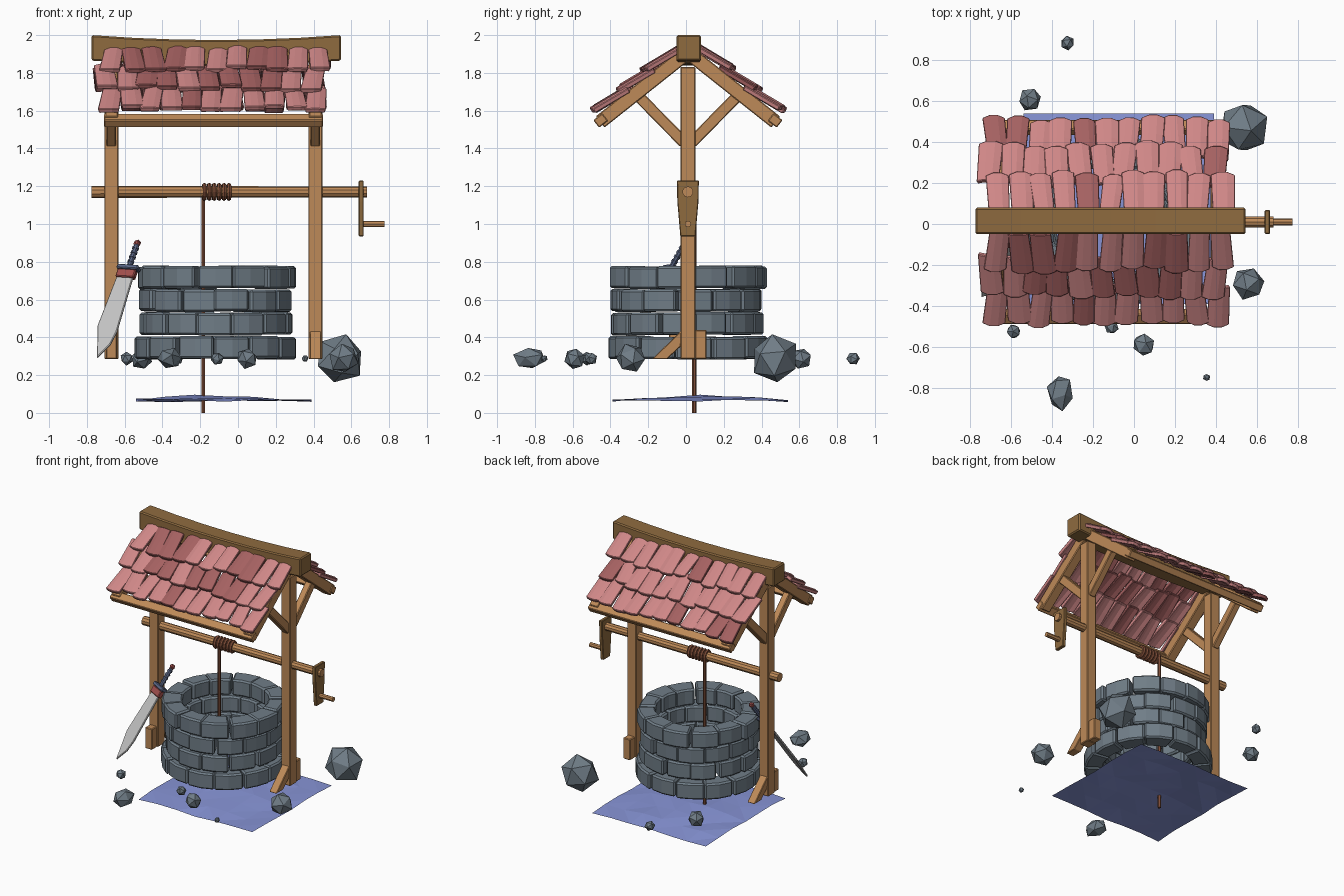
import bpy, bmesh, math, random
from mathutils import Matrix, Vector

random.seed(4)
cube = bpy.data.objects.get("Cube")
if cube:
    bpy.data.objects.remove(cube, do_unlink=True)


def material(name, *srgb):
    m = bpy.data.materials.new(name)
    m.use_nodes = True
    col = [((c / 255 + 0.055) / 1.055) ** 2.4 for c in srgb] + [1]
    m.diffuse_color = col
    m.node_tree.nodes["Principled BSDF"].inputs["Base Color"].default_value = col
    return m


WOOD = material("light wood", 190, 138, 88)
DARK_WOOD = material("dark wood", 143, 107, 63)
TILE = material("pink tile", 207, 135, 135)
DARK_TILE = material("dark red tile", 165, 97, 97)
STONE = material("grey stone", 112, 125, 135)
ROPE = material("brown rope", 128, 78, 56)
WATER = material("blue water", 136, 149, 215)
STEEL = material("pale steel", 196, 196, 196)
RED = material("dull red", 160, 78, 76)
BLUE_GREY = material("blue grey", 92, 104, 135)


def rnd(a):
    return random.uniform(-a, a)


def finish(name, bm, mats, matrix=Matrix(), thickness=0, offset=0, bevel=0):
    mesh = bpy.data.meshes.new(name)
    bm.to_mesh(mesh)
    bm.free()
    ob = bpy.data.objects.new(name, mesh)
    bpy.context.collection.objects.link(ob)
    ob.matrix_world = matrix
    for m in mats:
        mesh.materials.append(m)
    if thickness:
        s = ob.modifiers.new("Thickness", "SOLIDIFY")
        s.thickness, s.offset = thickness, offset
    if bevel:
        b = ob.modifiers.new("Bevel", "BEVEL")
        b.width, b.segments, b.limit_method = bevel, 1, "ANGLE"
        b.angle_limit = math.radians(40)
    return ob


def basis(x, y, z, origin):
    return Matrix.Translation(origin) @ Matrix((x, y, z)).transposed().to_4x4()


def box(name, loc, size, mat, matrix=Matrix(), bevel=0.005):
    bm = bmesh.new()
    bmesh.ops.create_cube(bm, size=1)
    bmesh.ops.scale(bm, vec=size, verts=bm.verts)
    return finish(name, bm, [mat], matrix @ Matrix.Translation(loc), bevel=bevel)


def strut(name, p0, p1, width, depth, mat):
    # Timber whose length runs between two points in a plane of constant x
    p0, p1 = Vector(p0), Vector(p1)
    z = (p1 - p0).normalized()
    x = Vector((1, 0, 0))
    m = basis(x, z.cross(x), z, (p0 + p1) / 2)
    return box(name, (0, 0, 0), (width, depth, (p1 - p0).length), mat, m)


def prism(name, outline, thickness, mat, matrix, bevel=0.004):
    bm = bmesh.new()
    bm.faces.new([bm.verts.new((u, 0, v)) for u, v in outline])
    return finish(name, bm, [mat], matrix, thickness, 0, bevel)


def rod(name, p0, p1, r, mat, sides=8, r2=None):
    p0, p1 = Vector(p0), Vector(p1)
    bm = bmesh.new()
    bmesh.ops.create_cone(bm, cap_ends=True, segments=sides, radius1=r,
                          radius2=r2 or r, depth=(p1 - p0).length)
    rot = (p1 - p0).to_track_quat("Z", "Y").to_matrix().to_4x4()
    return finish(name, bm, [mat], Matrix.Translation((p0 + p1) / 2) @ rot)


def rock(name, loc, size, mat, jitter=0.08):
    bm = bmesh.new()
    bmesh.ops.create_icosphere(bm, subdivisions=1, radius=1)
    turn = Matrix.Rotation(rnd(3), 3, "Z") @ Matrix.Rotation(rnd(1), 3, "X")
    for v in bm.verts:
        p = turn @ v.co * (1 + rnd(jitter))
        v.co = [a * b for a, b in zip(p, size)]
    return finish(name, bm, [mat], Matrix.Translation(loc))


# Stone ring: four courses of curved blocks
COUNT = 13
for course, (z, r) in enumerate([(0.285, 0.43), (0.413, 0.40), (0.537, 0.40), (0.658, 0.413)]):
    bm = bmesh.new()
    for i in range(COUNT):
        start = (i + 0.5 * (course % 2) + 0.2 + rnd(0.06)) * math.tau / COUNT
        outer, inner, lift = r + rnd(0.01), r - 0.125 + rnd(0.008), rnd(0.004)
        grid = bmesh.ops.create_grid(bm, x_segments=2, y_segments=1, size=0.5)
        for v in grid["verts"]:
            a = start - v.co.x * math.tau / COUNT * 0.97
            rad = (outer if v.co.y > 0 else inner) + rnd(0.004)
            v.co = (rad * math.cos(a), rad * math.sin(a), z + lift)
    finish(f"stone_course_{course + 1}", bm, [STONE], Matrix.Translation((-0.115, 0.008, 0)),
           0.118, 1, 0.011)

# Frame at each end: post, rafters, braces and foot supports
YC = 0.01
for side, x, turn in (("right", 0.41, 1), ("left", -0.67, -1)):
    box(f"{side}_post", (x, YC, 1.058), (0.076, 0.08, 1.545), WOOD)
    for label, s in (("front", -1), ("back", 1)):
        strut(f"{side}_{label}_rafter", (x, YC + s * 0.03, 1.885), (x, YC + s * 0.465, 1.54),
              0.07, 0.075, WOOD)
        strut(f"{side}_{label}_brace", (x, YC + s * 0.02, 1.43), (x, YC + s * 0.27, 1.685),
              0.05, 0.06, WOOD)
    foot = [(0.02, 0.285), (0.02, 0.44), (0.04, 0.43), (0.19, 0.285), (0.11, 0.285), (0.04, 0.35)]
    to_side = basis(Vector((0, -turn, 0)), Vector((turn, 0, 0)), Vector((0, 0, 1)), (x, YC, 0))
    prism(f"{side}_foot_brace", foot[1:5] + [foot[5]], 0.06, WOOD, to_side)
    box(f"{side}_foot_block", (x, YC + turn * 0.069, 0.362), (0.058, 0.06, 0.155), WOOD)

# Eave rails
for label, s in (("front", -1), ("back", 1)):
    tilt = Matrix.Translation((-0.13, YC + s * 0.462, 1.548)) @ Matrix.Rotation(-s * 0.66, 4, "X")
    box(f"{label}_eave_rail", (0, 0, 0), (1.16, 0.06, 0.05), WOOD, tilt)

# Sagging ridge beam
bm = bmesh.new()
bmesh.ops.create_cube(bm, size=1)
long_edges = [e for e in bm.edges if abs(e.verts[0].co.x - e.verts[1].co.x) > 0.5]
bmesh.ops.subdivide_edges(bm, edges=long_edges, cuts=5, use_grid_fill=True)
for v in bm.verts:
    sag = 0.026 * (1 - (2 * v.co.x) ** 2)
    v.co = (v.co.x * 1.32, v.co.y * 0.13, v.co.z * 0.135 - sag)
finish("ridge_beam", bm, [DARK_WOOD], Matrix.Translation((-0.115, 0.015, 1.9325)), bevel=0.008)

# Roof tiles: three overlapping rows of arched tiles on each slope
SLOPE, COLS, LEFT, RIGHT = math.radians(38.5), 11, -0.735, 0.465
for label, s in (("front", -1), ("back", 1)):
    bm = bmesh.new()
    pitch = (RIGHT - LEFT) / COLS
    for row in range(3):
        shift = (0.02, -0.02, 0.0)[row]
        for i in range(COLS):
            xc = LEFT + (i + 0.5) * pitch + shift + rnd(0.008)
            end, lift = 0.205 + row * 0.168 + rnd(0.02), rnd(0.006)
            width, skew = pitch * random.uniform(0.93, 1.06), rnd(0.025)
            mi = int(random.random() < 0.2)
            grid = bmesh.ops.create_grid(bm, x_segments=3, y_segments=2, size=0.5)
            for v in grid["verts"]:
                a, t = v.co.x, 0.5 - v.co.y
                u = end - 0.225 * (1 - t) - (0.05 * a * a * t)
                h = -0.008 + 0.03 * t + lift + 0.012 * (1 - 4 * a * a)
                x = xc + a * width * (0.9 + 0.1 * t) + skew * (t - 0.5)
                v.co = (x, 0.015 + s * (0.06 + u * math.cos(SLOPE) + h * math.sin(SLOPE)),
                        1.922 - u * math.sin(SLOPE) + h * math.cos(SLOPE))
            for f in {f for v in grid["verts"] for f in v.link_faces}:
                f.material_index = mi
                f.normal_update()
                if f.normal.z < 0:
                    f.normal_flip()
    finish(f"{label}_roof_tiles", bm, [TILE, DARK_TILE], thickness=0.026, offset=0, bevel=0.004)

# Windlass: axle, crank and handle
AX = 1.17
rod("axle", (-0.775, YC, AX), (0.46, YC, AX), 0.032, WOOD, 10, 0.029)
rod("axle_end", (0.45, YC, AX), (0.682, YC, AX), 0.029, WOOD, 10)
crank = [(-0.058, 1.23), (0.058, 1.23), (0.056, 1.12), (0.04, 0.935), (-0.04, 0.935), (-0.056, 1.12)]
prism("crank_arm", crank, 0.026, DARK_WOOD,
      basis(Vector((0, 1, 0)), Vector((-1, 0, 0)), Vector((0, 0, 1)), (0.652, YC, 0)))
rod("crank_handle", (0.64, YC, 1.0), (0.775, YC, 1.0), 0.017, WOOD)

# Rope: wound coils and hanging line
for i in range(6):
    bpy.ops.mesh.primitive_torus_add(major_segments=12, minor_segments=6, major_radius=0.036,
                                     minor_radius=0.012, rotation=(0, math.pi / 2, 0.08),
                                     location=(-0.178 + i * 0.026, YC, AX))
    coil = bpy.context.object
    coil.name = f"rope_coil_{i + 1}"
    coil.data.materials.append(ROPE)
rod("hanging_rope", (-0.184, 0.044, 0), (-0.184, 0.044, AX), 0.011, ROPE, 6)

# Water sheet with low ripples
bm = bmesh.new()
bmesh.ops.create_grid(bm, x_segments=6, y_segments=6, size=0.465)
for v in bm.verts:
    d = max(abs(v.co.x + 0.08), abs(v.co.y)) / 0.465
    v.co.z = 0.064 + 0.034 * max(0, 1 - d) + rnd(0.007)
bmesh.ops.triangulate(bm, faces=bm.faces)
finish("water", bm, [WATER], Matrix.Translation((-0.075, 0.075, 0)))

# Scattered rocks: x, y, radius
ROCKS = [(0.54, 0.47, 0.13), (-0.51, 0.61, 0.058), (-0.325, 0.885, 0.036), (0.56, -0.29, 0.082),
         (0.047, -0.59, 0.057), (-0.11, -0.505, 0.035), (-0.59, -0.525, 0.035), (0.355, -0.75, 0.019)]
for i, (x, y, r) in enumerate(ROCKS):
    rock(f"rock_{i + 1}", (x, y, 0.288), (r, r, r), STONE)
rock("long_rock", (-0.36, -0.825, 0.29), (0.066, 0.09, 0.058), STONE)

# Sword leaning on the left post, local z running from tip to pommel
tip, pommel = Vector((-0.745, -0.355, 0.29)), Vector((-0.53, 0.0, 0.907))
up = (pommel - tip).normalized()
across = Vector((-0.35, -0.77, 0.567)).cross(-up).normalized()
sword = basis(across, up.cross(across), up, tip)
blade = [(0.0, 0.0), (0.05, 0.09), (0.062, 0.17), (0.045, 0.53), (-0.05, 0.53), (-0.062, 0.2)]
prism("sword_blade", blade, 0.014, STEEL, sword)
box("sword_collar", (0, 0, 0.535), (0.108, 0.034, 0.05), RED, sword)
box("sword_guard", (0, 0, 0.573), (0.125, 0.045, 0.026), BLUE_GREY, sword)
rod("sword_grip", sword @ Vector((0, 0, 0.58)), sword @ Vector((0, 0, 0.725)), 0.014, BLUE_GREY)
for i in range(4):
    z = 0.61 + i * 0.028
    rod(f"grip_ring_{i + 1}", sword @ Vector((0, 0, z)), sword @ Vector((0, 0, z + 0.012)), 0.018, BLUE_GREY)
rock("sword_pommel", sword @ Vector((0, 0, 0.732)), (0.021, 0.021, 0.021), RED, 0)
